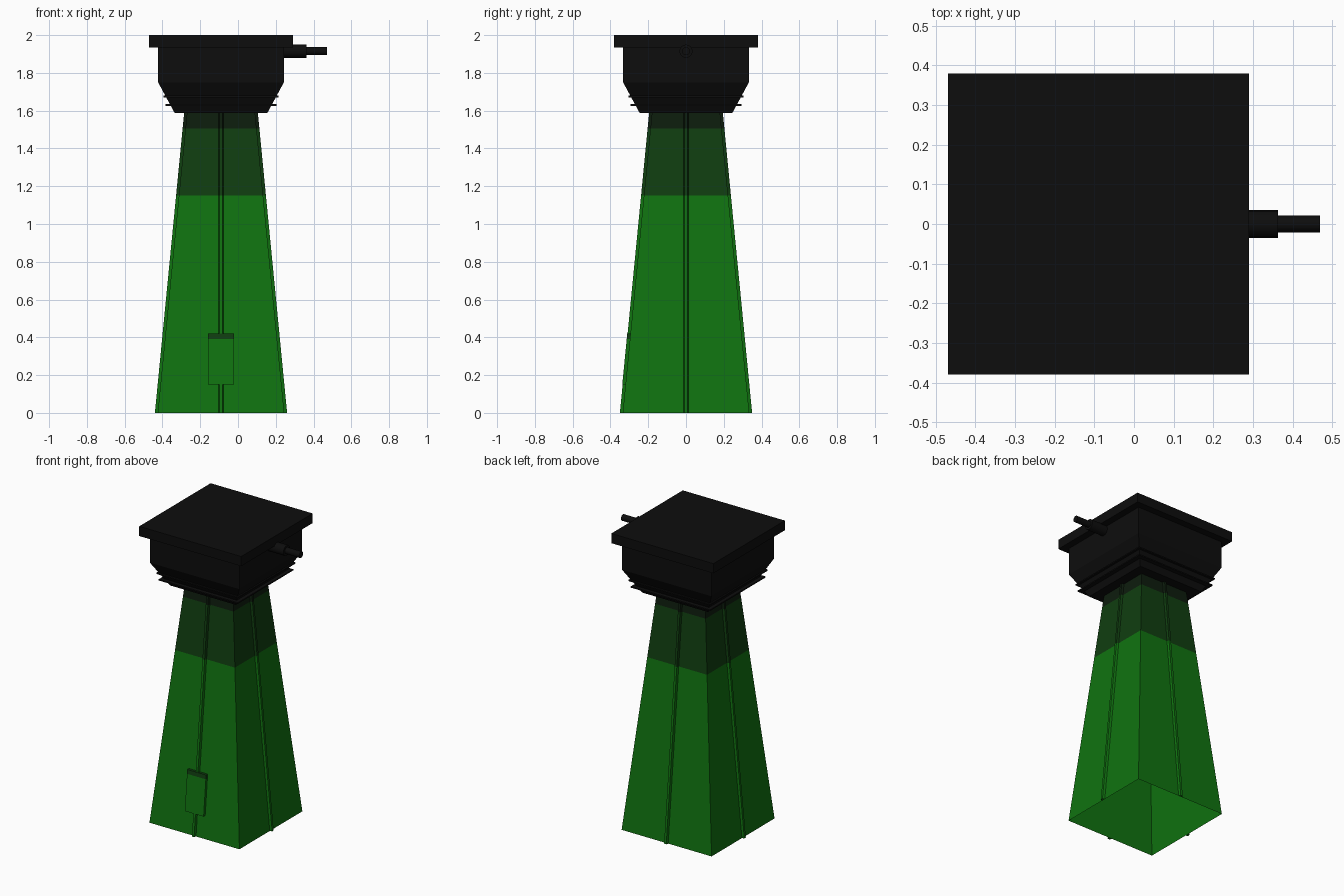
import bpy, bmesh, math
from mathutils import Matrix, Vector

cube = bpy.data.objects.get("Cube")
if cube:
    bpy.data.objects.remove(cube, do_unlink=True)

CX = -0.09            # tower axis
TOP = 1.60            # top of the tapered walls
LEVELS = [0, 1.15, 1.505, TOP]


def material(name, color):
    m = bpy.data.materials.new(name)
    m.use_nodes = True
    m.diffuse_color = (*color, 1)
    m.node_tree.nodes["Principled BSDF"].inputs["Base Color"].default_value = (*color, 1)
    return m


green = material("green", (0.005, 0.17, 0.005))
dark_green = material("dark green", (0.005, 0.048, 0.005))
deep_green = material("deep green", (0.004, 0.012, 0.004))
black = material("black", (0.004, 0.004, 0.004))
BANDS = [green, dark_green, deep_green]


def wall(z):
    """Half width of the tower at height z."""
    return 0.335 - 0.155 * z / 1.59


def loft(name, rings, mats, cap=True):
    """Join closed rings of points; each band uses its own material."""
    bm = bmesh.new()
    loops = [[bm.verts.new(p) for p in ring] for ring in rings]
    n = len(loops[0])
    for k, (a, b) in enumerate(zip(loops, loops[1:])):
        for i in range(n):
            j = (i + 1) % n
            f = bm.faces.new((a[i], a[j], b[j], b[i]))
            f.material_index = min(k, len(mats) - 1)
    if cap:
        bm.faces.new(loops[0][::-1])
        bm.faces.new(loops[-1]).material_index = len(mats) - 1
        bmesh.ops.recalc_face_normals(bm, faces=bm.faces)
    me = bpy.data.meshes.new(name)
    bm.to_mesh(me)
    bm.free()
    for m in mats:
        me.materials.append(m)
    ob = bpy.data.objects.new(name, me)
    bpy.context.collection.objects.link(ob)
    return ob


def square(h, z):
    return [(CX + sx * h, sy * h, z) for sx, sy in ((-1, -1), (1, -1), (1, 1), (-1, 1))]


# Tapered tower, open at the bottom
loft("tower_walls", [square(wall(z), z) for z in LEVELS], BANDS, cap=False)

# Raised rib up the middle of each wall
RIB = [(-0.012, 0), (-0.008, 0.015), (0.008, 0.015), (0.012, 0)]
for i, side in enumerate(("front", "left", "back", "right")):
    turn = Matrix.Translation((CX, 0, 0)) @ Matrix.Rotation(i * math.pi / 2, 4, "Z")
    rings = [[turn @ Vector((x, -wall(z) - d, z)) for x, d in RIB] for z in LEVELS]
    loft(side + "_rib", rings, BANDS)

# Hatch on the front wall with a dark upper strip
hatch = [[(CX + x, -wall(z) - d, z)
          for x, d in ((-0.07, 0), (-0.07, 0.017), (0.07, 0.017), (0.07, 0))]
         for z in (0.15, 0.392, 0.42)]
loft("front_hatch", hatch, [green, dark_green])

# Head: flared base, box and overhanging roof
loft("head", [square(0.245, 1.587), square(0.333, 1.75), square(0.333, 1.94)], [black])
loft("roof", [square(0.38, 1.935), square(0.38, 2.0)], [black])

# Thin louvre plates around the flare
for name, z, h in (("lower_louvre", 1.63, 0.295), ("upper_louvre", 1.675, 0.305)):
    loft(name, [square(h, z - 0.004), square(h, z + 0.004)], [black])

# Stepped spout on the left side
for name, r, x0, x1 in (("spout_sleeve", 0.035, 0.2, 0.363), ("spout_pipe", 0.021, 0.34, 0.47)):
    bpy.ops.mesh.primitive_cylinder_add(vertices=16, radius=r, depth=x1 - x0,
                                        location=((x0 + x1) / 2, 0, 1.915),
                                        rotation=(0, math.pi / 2, 0))
    spout = bpy.context.object
    spout.name = name
    spout.data.materials.append(black)
    bpy.ops.object.shade_smooth_by_angle()
